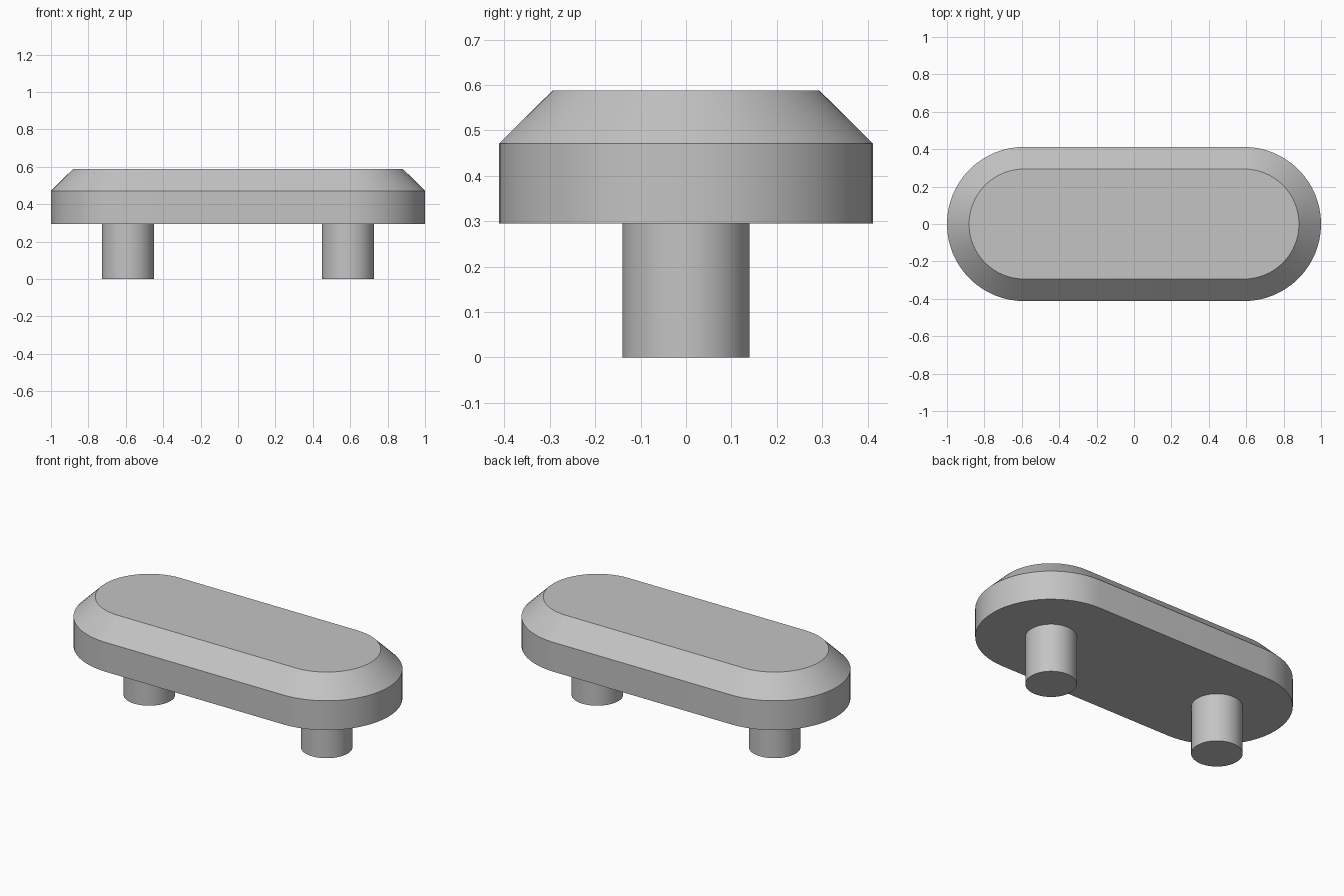
import bpy
import bmesh
from math import cos, sin, pi, radians

if "Cube" in bpy.data.objects:
    bpy.data.objects.remove(bpy.data.objects["Cube"], do_unlink=True)

SPACING = 0.588   # distance of pins and rounded ends from the centre
SEGMENTS = 32     # segments in each half circle

grey = bpy.data.materials.new("plain grey")
grey.use_nodes = True
colour = (0.55, 0.55, 0.55, 1)
grey.diffuse_color = colour
grey.node_tree.nodes["Principled BSDF"].inputs["Base Color"].default_value = colour


def outline(radius, half_length):
    """Counter-clockwise stadium outline; a circle when half_length is zero."""
    points = []
    for side in (1, -1):
        count = SEGMENTS + 1 if half_length else SEGMENTS
        for i in range(count):
            a = -pi / 2 + pi * i / SEGMENTS
            points.append((side * (half_length + radius * cos(a)), side * radius * sin(a)))
    return points


def loft(name, sections, half_length=0, x=0):
    """Skin stacked outlines given as (radius, height), with flat caps."""
    bm = bmesh.new()
    rings = [[bm.verts.new((px, py, z)) for px, py in outline(r, half_length)]
             for r, z in sections]
    for low, high in zip(rings, rings[1:]):
        n = len(low)
        for i in range(n):
            j = (i + 1) % n
            bm.faces.new((low[i], low[j], high[j], high[i]))
    bm.faces.new(rings[0][::-1])
    bm.faces.new(rings[-1])
    mesh = bpy.data.meshes.new(name)
    bm.to_mesh(mesh)
    bm.free()
    mesh.materials.append(grey)
    obj = bpy.data.objects.new(name, mesh)
    obj.location.x = x
    bpy.context.collection.objects.link(obj)
    bpy.ops.object.select_all(action='DESELECT')
    obj.select_set(True)
    bpy.context.view_layer.objects.active = obj
    bpy.ops.object.shade_smooth_by_angle(angle=radians(30))
    return obj


# Rounded bar with a bevelled top
loft("bevelled_bar", [(0.412, 0.295), (0.412, 0.471), (0.294, 0.588)], SPACING)

# Two round pins underneath
for name, side in (("left_pin", 1), ("right_pin", -1)):
    loft(name, [(0.14, 0), (0.14, 0.295)], x=side * SPACING)
